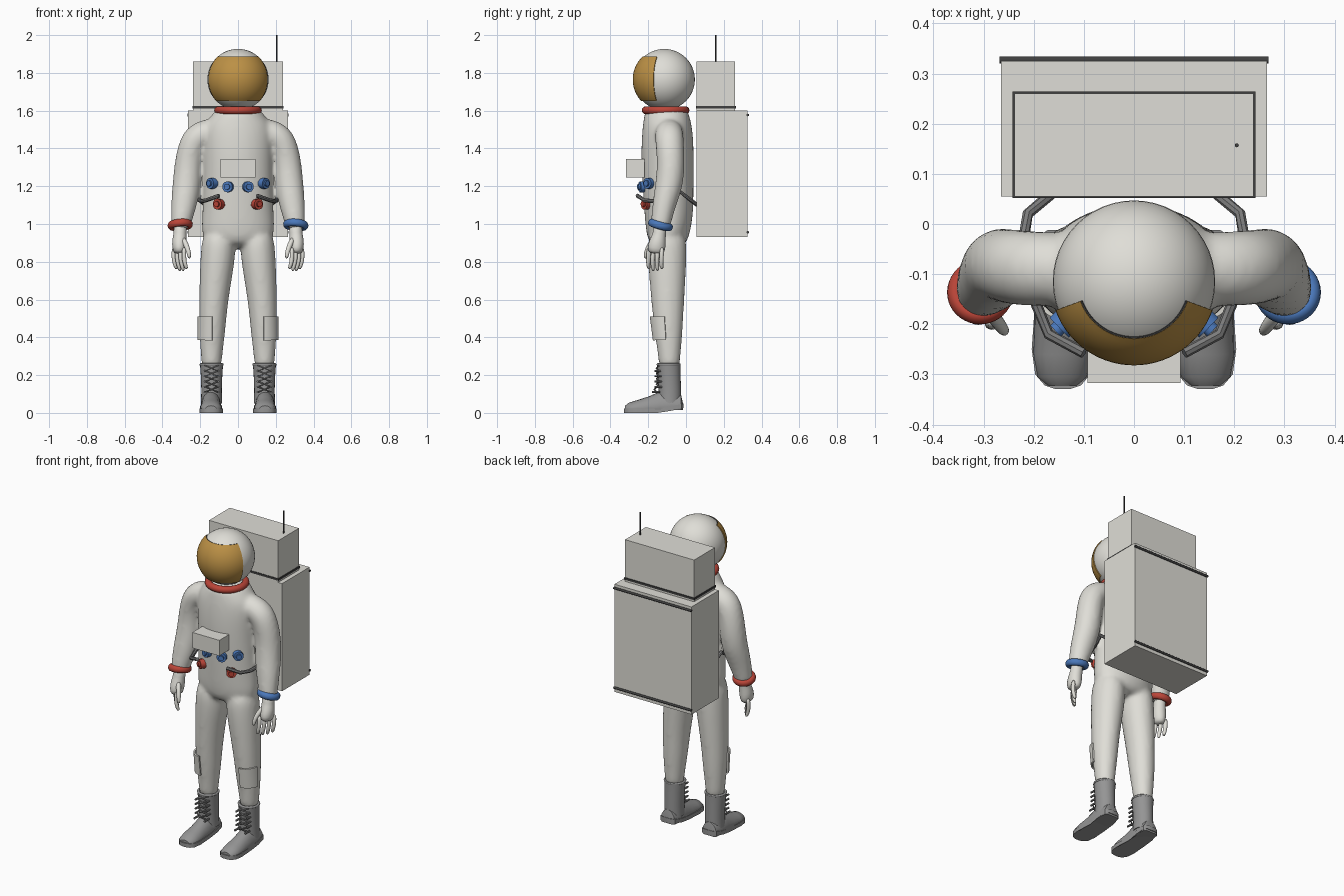
import bpy, bmesh, math
from math import sin, cos, radians, pi
from mathutils import Vector, Matrix

cube = bpy.data.objects.get("Cube")
if cube:
    bpy.data.objects.remove(cube, do_unlink=True)


def material(name, *rgb):
    m = bpy.data.materials.new(name)
    m.use_nodes = True
    m.diffuse_color = (*rgb, 1)
    m.node_tree.nodes["Principled BSDF"].inputs["Base Color"].default_value = (*rgb, 1)
    return m


WHITE = material("suit white", 0.74, 0.73, 0.68)
GOLD = material("visor gold", 0.5, 0.28, 0.06)
RED = material("red", 0.5, 0.06, 0.04)
BLUE = material("blue", 0.07, 0.19, 0.5)
GREY = material("boot grey", 0.3, 0.3, 0.3)
METAL = material("hose grey", 0.2, 0.2, 0.2)
DARK = material("dark trim", 0.05, 0.05, 0.05)

X, Y, Z = Vector((1, 0, 0)), Vector((0, 1, 0)), Vector((0, 0, 1))


def finish(name, bm, mat, subsurf=0, smooth=True, remesh=0, solid=0):
    """Turn a bmesh into a finished object."""
    bmesh.ops.recalc_face_normals(bm, faces=bm.faces)
    me = bpy.data.meshes.new(name)
    bm.to_mesh(me)
    bm.free()
    ob = bpy.data.objects.new(name, me)
    bpy.context.collection.objects.link(ob)
    me.materials.append(mat)
    if subsurf:
        ob.modifiers.new("round", 'SUBSURF').levels = subsurf
    if remesh:
        r = ob.modifiers.new("fuse", 'REMESH')
        r.mode, r.voxel_size, r.use_smooth_shade = 'VOXEL', remesh, True
        s = ob.modifiers.new("relax", 'SMOOTH')
        s.factor, s.iterations = 0.5, 8
    if solid:
        s = ob.modifiers.new("thickness", 'SOLIDIFY')
        s.thickness, s.offset = solid, 0
    bpy.ops.object.select_all(action='DESELECT')
    ob.select_set(True)
    bpy.context.view_layer.objects.active = ob
    for m in list(ob.modifiers):
        bpy.ops.object.modifier_apply(modifier=m.name)
    if smooth:
        bpy.ops.object.shade_smooth_by_angle(angle=radians(40))
    return ob


def tube(bm, pts, ref=Y, sides=16):
    """Loft ellipses (x, y, z, r_across, r_along_ref) along a path."""
    rings = []
    for i, p in enumerate(pts):
        a, b = pts[max(i - 1, 0)], pts[min(i + 1, len(pts) - 1)]
        t = (Vector(b[:3]) - Vector(a[:3])).normalized()
        v = (ref - ref.dot(t) * t).normalized()
        u = v.cross(t)
        ru, rv = p[3], p[-1]
        rings.append([bm.verts.new(Vector(p[:3]) + u * ru * cos(k * 2 * pi / sides)
                                   + v * rv * sin(k * 2 * pi / sides)) for k in range(sides)])
    for r, q in zip(rings, rings[1:]):
        for k in range(sides):
            n = (k + 1) % sides
            bm.faces.new((r[k], r[n], q[n], q[k]))
    bm.faces.new(rings[0])
    bm.faces.new(rings[-1])


def flip(pts, s):
    return [(p[0] * s, *p[1:]) for p in pts]


def box(name, lo, hi, mat):
    bm = bmesh.new()
    lo, hi = Vector(lo), Vector(hi)
    size = Matrix.Diagonal((*(hi - lo), 1))
    bmesh.ops.create_cube(bm, size=1, matrix=Matrix.Translation((lo + hi) / 2) @ size)
    return finish(name, bm, mat, smooth=False)


def rod(name, a, b, r, mat, sides=12):
    bm = bmesh.new()
    ref = Y if abs((Vector(b) - Vector(a)).normalized().y) < 0.7 else X
    tube(bm, [(*a, r), (*b, r)], ref, sides)
    return finish(name, bm, mat)


def ring(name, loc, major, minor, mat, tilt=(0, 0), squash=1):
    bpy.ops.mesh.primitive_torus_add(location=loc, rotation=(*tilt, 0), major_radius=major,
                                     minor_radius=minor, major_segments=40, minor_segments=12)
    ob = bpy.context.object
    ob.name = name
    ob.scale.z = squash
    ob.data.materials.append(mat)
    bpy.ops.object.shade_smooth()


def shell(name, f, nu, nv, thick, mat):
    """Thin curved plate given by a surface function f(u, v)."""
    bm = bmesh.new()
    g = [[bm.verts.new(f(i / nu, j / nv)) for j in range(nv + 1)] for i in range(nu + 1)]
    for i in range(nu):
        for j in range(nv):
            bm.faces.new((g[i][j], g[i + 1][j], g[i + 1][j + 1], g[i][j + 1]))
    return finish(name, bm, mat, solid=thick)


# Suit: torso, arms and legs fused into one soft skin
ARM = [(.09, -.09, 1.49, .07), (.17, -.09, 1.485, .076), (.225, -.088, 1.455, .078),
       (.252, -.084, 1.39, .073, .075), (.265, -.08, 1.3, .075), (.272, -.09, 1.2, .077, .075),
       (.287, -.117, 1.1, .07, .063), (.303, -.134, 1.0, .054), (.305, -.137, .975, .05)]
LEG = [(.1, -.1, .98, .085, .1), (.104, -.1, .85, .096, .107), (.12, -.098, .7, .086, .097),
       (.132, -.096, .55, .076, .086), (.137, -.092, .42, .07, .075),
       (.14, -.088, .3, .057, .06), (.14, -.088, .22, .052, .054)]
TORSO = [(0, -.1, .87, .16, .09), (0, -.096, .95, .198, .117), (0, -.09, 1.05, .19, .13),
         (0, -.095, 1.2, .185, .136), (0, -.098, 1.35, .184, .14), (0, -.098, 1.45, .19, .138),
         (0, -.1, 1.53, .18, .13), (0, -.105, 1.58, .135, .118), (0, -.108, 1.62, .11, .11)]
bm = bmesh.new()
tube(bm, TORSO, sides=24)
for s in (1, -1):
    tube(bm, flip(ARM, s))
    tube(bm, flip(LEG, s))
finish("suit", bm, WHITE, subsurf=2, remesh=0.012)

# Helmet, visor and neck ring
HEAD, R = Vector((0, -.115, 1.765)), .162
bm = bmesh.new()
bmesh.ops.create_uvsphere(bm, u_segments=48, v_segments=24, radius=R,
                          matrix=Matrix.Translation(HEAD))
finish("helmet", bm, WHITE)


def visor_point(u, v):
    az, el = radians(-70 + 140 * u), radians(-43 + 90 * v)
    return HEAD + (R + .002) * Vector((sin(az) * cos(el), -cos(az) * cos(el), sin(el)))


shell("visor", visor_point, 28, 18, .006, GOLD)


def visor_rim(v):
    return [(*visor_point(k / 28, v), .0025) for k in range(29)]


bm = bmesh.new()
tube(bm, visor_rim(1), Z, 6)
finish("visor_top_rim", bm, DARK)
ring("neck_ring", (0, -.108, 1.602), .105, .021, RED)

# Backpack, trim and antenna
box("life_support_pack", (-.265, .055, .93), (.265, .325, 1.6), WHITE)
box("upper_pack", (-.238, .055, 1.6), (.238, .26, 1.86), WHITE)
box("upper_pack_trim", (-.242, .052, 1.612), (.242, .264, 1.625), DARK)
for name, z in (("pack_top_rail", 1.577), ("pack_bottom_rail", .957)):
    rod(name, (-.268, .327, z), (.268, .327, z), .007, DARK)
rod("antenna", (.205, .157, 1.85), (.205, .157, 2), .004, DARK, 8)

# Chest control box
box("chest_box", (-.093, -.317, 1.246), (.093, -.22, 1.343), WHITE)

for s, side in ((1, "left"), (-1, "right")):
    # Hose connectors, pointing outward from the torso
    for i, (x, y, z, mat) in enumerate(((.132, -.19, 1.215, BLUE), (.05, -.222, 1.197, BLUE),
                                        (.097, -.203, 1.105, RED))):
        c = Vector((x * s, y, z))
        d = Vector((x * s * .8, y + .09, 0)).normalized()
        rod(f"{side}_connector_{i}", c - d * .02, c + d * .024, .029, mat, 10)
        rod(f"{side}_connector_cap_{i}", c, c + d * .034, .016, mat, 10)

    # Hose from the pack around the waist
    bm = bmesh.new()
    hose = [(.165, .06, 1.1), (.212, .02, 1.13), (.22, -.03, 1.17), (.21, -.1, 1.13),
            (.195, -.16, 1.12), (.17, -.22, 1.125), (.1, -.257, 1.15)]
    tube(bm, [(x * s, y, z, .011) for x, y, z in hose], Z, 8)
    finish(f"{side}_hose", bm, METAL)

    # Wrist ring
    ring(f"{side}_wrist_ring", (.306 * s, -.135, .995), .05, .017,
         BLUE if s > 0 else RED, (radians(-15), radians(5 * s)), 1.2)

    # Glove: palm, four fingers and thumb
    bm = bmesh.new()
    tube(bm, flip([(.305, -.136, 1.0, .04), (.306, -.14, .95, .034), (.31, -.15, .91, .042, .045),
                   (.311, -.157, .87, .038, .05), (.311, -.16, .84, .028, .04)], s), sides=12)
    for i in range(4):
        x, y = .284 + .018 * i, -.195 + .023 * i
        low = .76 - .012 * (1 if i in (1, 2) else 0)
        tube(bm, flip([(x, y, .88, .013), (x + .004, y - .004, .825, .013),
                       (x - .004, y - .006, .785, .012), (x - .014, y, low, .009)], s), sides=8)
    tube(bm, flip([(.295, -.165, .93, .016), (.272, -.195, .885, .015),
                   (.26, -.212, .85, .013), (.257, -.215, .815, .009)], s), sides=8)
    finish(f"{side}_glove", bm, WHITE, subsurf=1)

    # Pocket patch on the outer front of the knee
    def pocket(u, v):
        az = radians(80 * u)
        return Vector((s * (.136 + .074 * sin(az)),
                       -.092 - .006 * v - (.079 + .01 * v) * cos(az), .385 + .125 * v))
    shell(f"{side}_knee_pocket", pocket, 10, 4, .009, WHITE)

    # Boot: shaft, cuff, foot and sole
    bm = bmesh.new()
    tube(bm, flip([(.14, -.086, .05, .056, .06), (.14, -.086, .12, .054, .06),
                   (.14, -.089, .2, .057, .06), (.14, -.092, .258, .061, .063)], s), sides=24)
    finish(f"{side}_boot_shaft", bm, GREY)
    ring(f"{side}_boot_cuff", (.14 * s, -.092, .256), .057, .007, GREY)

    bm = bmesh.new()
    foot = [(-.016, .035, .03), (-.026, .05, .075), (-.08, .056, .098), (-.14, .055, .092),
            (-.2, .056, .066), (-.26, .058, .047), (-.305, .05, .033), (-.322, .03, .018)]
    tube(bm, [(.143 * s, y, .02, h, w) for y, w, h in foot], X, 20)
    for v in bm.verts:
        v.co.z = max(v.co.z, .015)
    finish(f"{side}_boot_foot", bm, GREY)

    bm = bmesh.new()
    outline = [(-.012, .03), (-.025, .05), (-.08, .058), (-.15, .055), (-.25, .062),
               (-.3, .055), (-.322, .036), (-.329, .015)]
    loop = [(.142 + w, y) for y, w in outline] + [(.142 - w, y) for y, w in reversed(outline)]
    sole = bm.faces.new([bm.verts.new((x * s, y, max(0, (y + .13) * .22))) for x, y in loop])
    top = bmesh.ops.extrude_face_region(bm, geom=[sole])["geom"]
    for v in top:
        if isinstance(v, bmesh.types.BMVert):
            v.co.z += .024
    finish(f"{side}_boot_sole", bm, GREY)

    # Crossed laces with eyelets
    bm = bmesh.new()
    for i in range(5):
        z = .11 + .028 * i
        y = -.156 - .012 * (i == 0)
        for k in (1, -1):
            a, b = .14 * s - .036 * k, .14 * s + .036 * k
            tube(bm, [(a, y + .012, z, .0045), (.14 * s, y, z + .014, .0045),
                      (b, y + .012, z + .028, .0045)], Z, 6)
            tube(bm, [(a, y + .03, z, .006), (a, y - .012, z, .006)], Z, 6)
    finish(f"{side}_boot_laces", bm, METAL)
